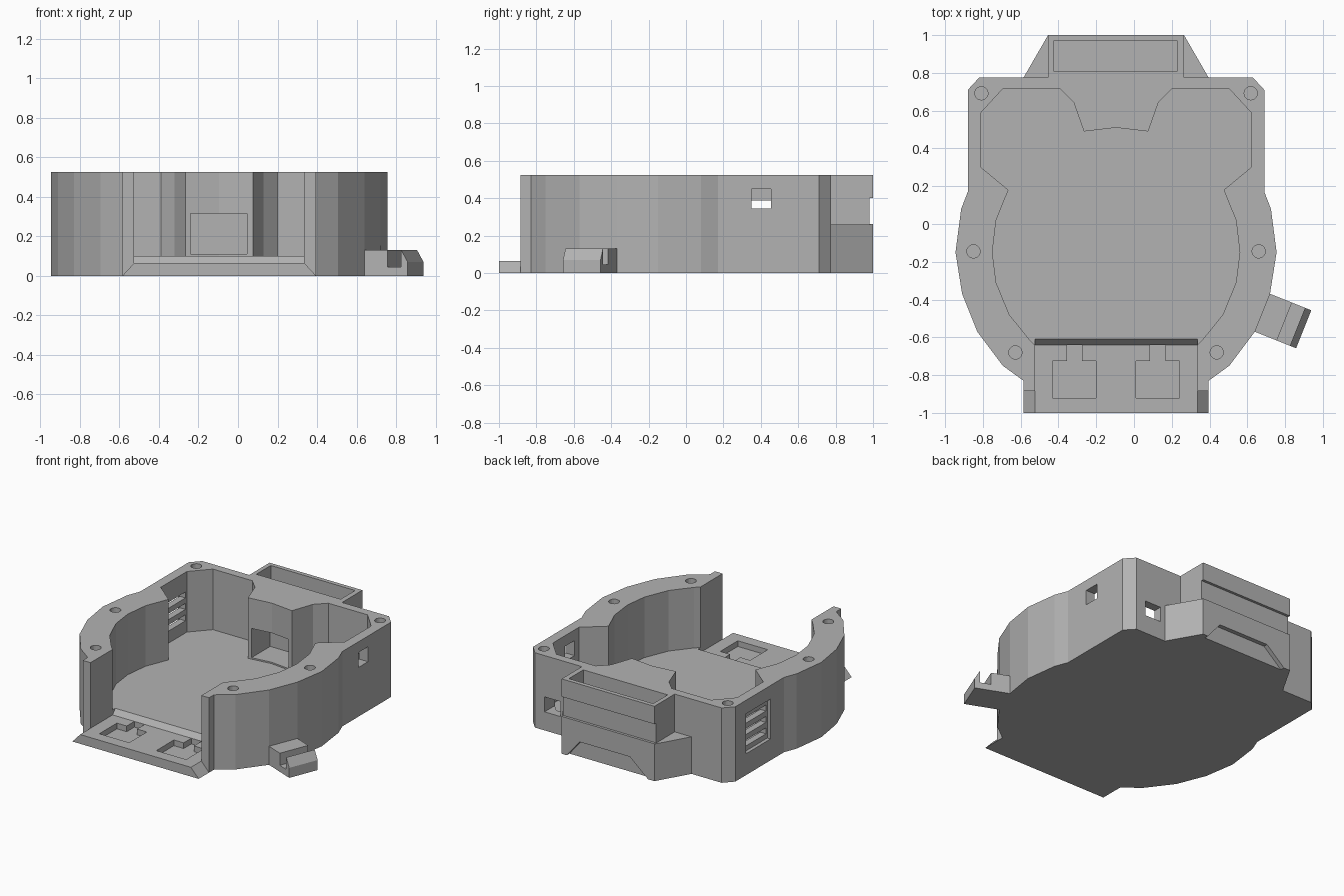
import bpy, bmesh, math
from mathutils import Matrix

CENTRE_X = -0.095   # symmetry line of the case
TOP = 0.525

cube = bpy.data.objects.get("Cube")
if cube:
    bpy.data.objects.remove(cube, do_unlink=True)

grey = bpy.data.materials.new("matte grey")
grey.use_nodes = True
grey.diffuse_color = (0.45, 0.45, 0.45, 1)
grey.node_tree.nodes["Principled BSDF"].inputs["Base Color"].default_value = grey.diffuse_color


def prism(name, points, lo, hi, axis="z"):
    """Extrude a 2D outline along an axis."""
    place = {"z": lambda a, b: (a, b, lo), "y": lambda a, b: (a, lo, b),
             "x": lambda a, b: (lo, a, b)}[axis]
    bm = bmesh.new()
    face = bm.faces.new([bm.verts.new(place(*p)) for p in points])
    moved = bmesh.ops.extrude_face_region(bm, geom=[face])["geom"]
    step = [hi - lo if a == axis else 0 for a in "xyz"]
    bmesh.ops.translate(bm, vec=step, verts=[v for v in moved if isinstance(v, bmesh.types.BMVert)])
    bmesh.ops.recalc_face_normals(bm, faces=bm.faces)
    mesh = bpy.data.meshes.new(name)
    bm.to_mesh(mesh)
    bm.free()
    mesh.materials.append(grey)
    obj = bpy.data.objects.new(name, mesh)
    bpy.context.collection.objects.link(obj)
    return obj


def box(name, x, y, z):
    return prism(name, [(x[0], y[0]), (x[1], y[0]), (x[1], y[1]), (x[0], y[1])], *z)


def mirrored(half):
    """Close a half outline across x = 0."""
    return half + [(-x, y) for x, y in reversed(half) if x > 0]


def combine(target, tool, operation="DIFFERENCE"):
    mod = target.modifiers.new("shape", "BOOLEAN")
    mod.operation, mod.solver, mod.object = operation, "EXACT", tool
    bpy.context.view_layer.objects.active = target
    bpy.ops.object.modifier_apply(modifier=mod.name)
    bpy.data.objects.remove(tool, do_unlink=True)


# Solid case body
case = prism("case", mirrored([
    (0.725, 0.775), (0.785, 0.71), (0.785, 0.17), (0.82, 0.08), (0.85, -0.15),
    (0.815, -0.37), (0.735, -0.57), (0.6, -0.75), (0.49, -0.83), (0.49, -0.885)]), 0, TOP)

# Rear housing: flared foot with a straight block above, and the front sill
combine(case, prism("rear_foot", mirrored([(0.36, 1), (0.49, 0.775), (0.49, 0.74)]), 0, 0.26), "UNION")
combine(case, box("rear_block", (-0.36, 0.36), (0.74, 1), (0.2, TOP)), "UNION")
combine(case, prism("front_sill", mirrored([(0.43, 0.065), (0.49, 0)]), -1, -0.86, "y"), "UNION")

# Main cavity with the rear pillar left standing
combine(case, prism("cavity", mirrored([
    (0, 0.51), (0.17, 0.49), (0.225, 0.645), (0.295, 0.715), (0.6, 0.715), (0.715, 0.59),
    (0.715, 0.3), (0.57, 0.18), (0.635, 0.02), (0.655, -0.15), (0.635, -0.31),
    (0.565, -0.48), (0.46, -0.61), (0.43, -0.64), (0.43, -1.1)]), 0.1, 0.7))

# Front opening with the lower sill floor
combine(case, prism("front_opening", [
    (-0.61, 0.1), (-0.64, 0.065), (-1.1, 0.065), (-1.1, 0.7), (-0.61, 0.7)], -0.43, 0.43, "x"))

# Keyed pockets in the sill and screw holes in the rim
for side in (-1, 1):
    c = side * 0.221
    combine(case, prism("sill_pocket", [
        (c - 0.116, -0.92), (c + 0.116, -0.92), (c + 0.116, -0.725), (c + 0.04, -0.725),
        (c + 0.04, -0.64), (c - 0.04, -0.64), (c - 0.04, -0.725), (c - 0.116, -0.725)], 0.025, 0.09))
    for x, y in ((0.713, 0.692), (0.755, -0.145), (0.533, -0.68)):
        ring = [(side * x + 0.035 * math.cos(i * math.tau / 20),
                 y + 0.035 * math.sin(i * math.tau / 20)) for i in range(20)]
        combine(case, prism("screw_hole", ring, 0.25, 0.6))

# Rear housing: top slot, back groove and arched recess
combine(case, box("rear_slot", (-0.33, 0.325), (0.81, 0.97), (0.3, 0.6)))
combine(case, box("rear_groove", (-0.5, 0.5), (0.982, 1.1), (0.262, 0.4)))
combine(case, prism("rear_recess", [
    (-0.31, -0.05), (-0.31, 0), (-0.17, 0.12), (0.22, 0.12), (0.32, 0), (0.32, -0.05)], 0.97, 1.1, "y"))

# Window in the pillar, ports in the left side and back walls
combine(case, box("pillar_window", (-0.145, 0.14), (0.4, 0.7), (0.11, 0.315)))
combine(case, box("side_port", (0.65, 0.9), (0.35, 0.455), (0.345, 0.45)))
combine(case, box("back_port", (0.525, 0.65), (0.6, 0.9), (0.13, 0.235)))

# Louvred vent in the right wall
combine(case, box("vent_recess", (-0.9, -0.76), (0.32, 0.59), (0.15, 0.43)))
for i in range(3):
    z = 0.185 + 0.08 * i
    combine(case, box("vent_slit", (-0.9, -0.65), (0.335, 0.575), (z, z + 0.042)))

# Side hook, angled outward from the curved wall
hook = prism("side_hook", [
    (-0.03, 0), (0.235, 0), (0.235, 0.07), (0.2, 0.13), (0.2, 0.045),
    (0.125, 0.045), (0.125, 0.13), (-0.03, 0.13)], -0.108, 0.108, "y")
hook.data.transform(Matrix.Translation((0.775, -0.47, 0)) @ Matrix.Rotation(math.radians(-21.8), 4, "Z"))
combine(case, hook, "UNION")

case.data.transform(Matrix.Translation((CENTRE_X, 0, 0)))
